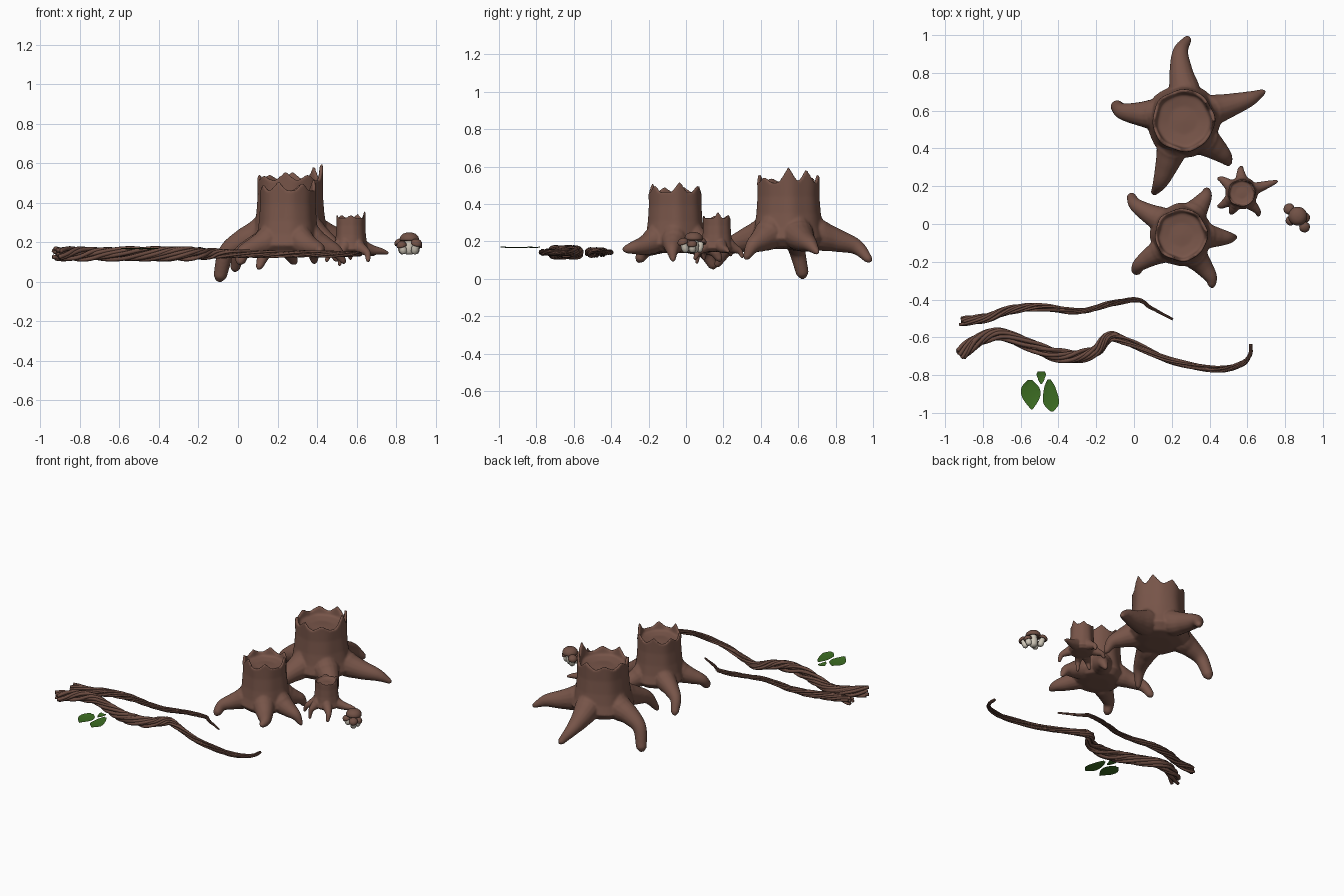
import bpy, bmesh, math, random
from mathutils import Vector, Matrix

if "Cube" in bpy.data.objects:
    bpy.data.objects.remove(bpy.data.objects["Cube"])

random.seed(4)
TAU = 2 * math.pi


def mat(name, rgb):
    m = bpy.data.materials.new(name)
    m.diffuse_color = (*rgb, 1)
    m.use_nodes = True
    m.node_tree.nodes["Principled BSDF"].inputs["Base Color"].default_value = m.diffuse_color
    return m


BARK = mat("bark brown", (0.185, 0.090, 0.066))
VINE = mat("vine brown", (0.145, 0.070, 0.051))
CAP = mat("mushroom cap brown", (0.165, 0.082, 0.060))
CREAM = mat("mushroom stem cream", (0.62, 0.57, 0.48))
LEAF = mat("leaf green", (0.045, 0.150, 0.016))


def finish(bm, name, *mats):
    bmesh.ops.recalc_face_normals(bm, faces=bm.faces[:])
    for f in bm.faces:
        f.smooth = True
    me = bpy.data.meshes.new(name)
    bm.to_mesh(me)
    bm.free()
    for m in mats:
        me.materials.append(m)
    ob = bpy.data.objects.new(name, me)
    bpy.context.collection.objects.link(ob)
    return ob


def skin(bm, rings, mi=0):
    """Join rings of points into a closed, capped surface."""
    vs = [[bm.verts.new(p) for p in r] for r in rings]
    n = len(vs[0])
    fs = [bm.faces.new((a[i], a[(i + 1) % n], b[(i + 1) % n], b[i]))
          for a, b in zip(vs, vs[1:]) for i in range(n)]
    fs += [bm.faces.new(vs[0]), bm.faces.new(vs[-1])]
    for f in fs:
        f.material_index = mi


def spline(pts, steps):
    """Catmull-Rom curve through points of any dimension."""
    pts = [Vector(p) for p in pts]
    p = [2 * pts[0] - pts[1]] + pts + [2 * pts[-1] - pts[-2]]
    out = []
    for i in range(1, len(p) - 2):
        for k in range(steps):
            t = k / steps
            out.append(0.5 * (2 * p[i] + (p[i + 1] - p[i - 1]) * t
                              + (2 * p[i - 1] - 5 * p[i] + 4 * p[i + 1] - p[i + 2]) * t * t
                              + (3 * p[i] - p[i - 1] - 3 * p[i + 1] + p[i + 2]) * t ** 3))
    return out + [pts[-1]]


def frames(path):
    for i, c in enumerate(path):
        t = (path[min(i + 1, len(path) - 1)] - path[max(i - 1, 0)]).normalized()
        side = t.cross(Vector((0, 0, 1))).normalized()
        yield c, side, side.cross(t)


def tube(bm, path, radii, n, mi=0):
    skin(bm, [[c + r * (math.cos(TAU * k / n) * s + math.sin(TAU * k / n) * u) for k in range(n)]
              for (c, s, u), r in zip(frames(path), radii)], mi)


# Stumps: jagged hollow-topped trunk fused with drooping roots
def stump(name, cx, cy, R, base, top, peaks, root_r, roots, voxel):
    bm = bmesh.new()
    n = 96
    H = top - base

    def rim(a):
        z = top
        for deg, h in peaks:
            d = (a - math.radians(deg) + math.pi) % TAU - math.pi
            z += h * max(0, 1 - abs(d) / 0.36) ** 1.2
        return z

    prof = [(0.5, base - root_r * 0.75), (0.95, base - root_r * 0.6), (1.2, base), (1.1, base + H * 0.2),
            (1.03, base + H * 0.45), (0.99, base + H * 0.75), (1.0, None), (0.90, None),
            (0.84, top - 0.16 * R), (0.45, top - 0.23 * R), (0.05, top - 0.21 * R)]
    rings = []
    for k, (r, z) in enumerate(prof):
        ring = []
        for i in range(n):
            a = TAU * i / n
            w = R * r * (1 + 0.018 * math.sin(5 * a + k * 0.3) + 0.012 * math.sin(8 * a + 1))
            ring.append((cx + w * math.cos(a), cy + w * math.sin(a), rim(a) if z is None else z))
        rings.append(ring)
    skin(bm, rings)
    for x, y, z, bend, tip in roots:
        d = Vector((x - cx, y - cy))
        L = d.length
        d.normalize()
        s = Vector((-d.y, d.x))

        def at(r, zz, off=0):
            q = Vector((cx, cy)) + d * r + s * off
            return (q.x, q.y, zz)
        g = L - R
        pts = [at(R * 0.62, base + H * 0.42), at(R * 0.9, base + H * 0.1),
               at(R + g * 0.30, base - 0.1 * root_r, bend * 0.7),
               at(R + g * 0.68, base * 0.72 + z * 0.28 - 0.1 * root_r, bend),
               at(L - tip, z + tip * 0.8)]
        path = spline(pts, 6)
        rad = [v.x for v in spline([(root_r * 0.7, 0), (root_r * 1.1, 0), (root_r * 0.85, 0),
                                    (root_r * 0.5 + tip * 0.2, 0), (tip, 0)], 6)]
        end = path[-1] + (path[-1] - path[-2]).normalized() * tip * 0.8
        tube(bm, path + [end], rad + [tip * 0.4], 16)
    ob = finish(bm, name, BARK)
    m = ob.modifiers.new("fuse", 'REMESH')
    m.mode = 'VOXEL'
    m.voxel_size = voxel
    m.use_smooth_shade = True
    m = ob.modifiers.new("soften", 'SMOOTH')
    m.factor = 0.5
    m.iterations = 5


# each root: tip x, y, z, sideways bend, tip radius
stump("large_stump", 0.262, 0.548, 0.165, 0.215, 0.515,
      [(0, .085), (38, .07), (85, .045), (130, .03), (175, .03), (215, .025), (262, .045), (305, .03)], 0.075,
      [(0.285, 1.0, 0.085, 0.035, 0.022), (0.70, 0.705, 0.13, -0.01, 0.016), (0.515, 0.31, 0.10, 0.01, 0.02),
       (0.10, 0.15, 0.06, 0.01, 0.018), (-0.125, 0.63, 0.0, 0.02, 0.034)], 0.007)
stump("medium_stump", 0.25, -0.058, 0.14, 0.185, 0.462,
      [(10, .06), (60, .035), (110, .04), (160, .03), (205, .03), (250, .05), (305, .04)], 0.062,
      [(0.395, 0.195, 0.09, -0.01, 0.018), (0.55, -0.07, 0.09, -0.005, 0.014), (0.425, -0.34, 0.14, 0.015, 0.022),
       (-0.01, -0.265, 0.085, -0.015, 0.028), (-0.035, 0.16, 0.05, 0.02, 0.025)], 0.0065)
stump("small_stump", 0.57, 0.165, 0.073, 0.165, 0.325,
      [(5, .035), (60, .02), (130, .015), (190, .015), (270, .015)], 0.03,
      [(0.57, 0.31, 0.11, 0.005, 0.009), (0.765, 0.228, 0.14, 0.0, 0.008), (0.665, 0.04, 0.10, 0.008, 0.011),
       (0.51, 0.05, 0.08, 0.0, 0.009), (0.44, 0.09, 0.10, 0.005, 0.01), (0.44, 0.245, 0.12, -0.005, 0.01)], 0.004)


# Vines: bundles of twisting strands along a tapering path
def vine(name, pts, width, count, turns):
    bm = bmesh.new()
    path = spline([(x, y, 0.142) for x, y in pts], 14)
    fr = list(frames(path))
    N = len(path) - 1
    size = [v.x for v in spline([(w, 0) for w in width], 40)]
    for j in range(count + 1):
        ph = TAU * j / count
        wob, f = random.uniform(0, TAU), random.uniform(2, 5)
        start = random.randint(0, 2)
        line, rad = [], []
        for i in range(start, N + 1):
            t = i / N
            c, s, u = fr[i]
            w = size[int(t * (len(size) - 1))]
            off = 0 if j == count else w * (0.70 + 0.10 * math.sin(wob + f * TAU * t))
            a = ph + turns * TAU * t + 0.35 * math.sin(wob + 2 * f * t)
            line.append(c + off * (math.cos(a) * s + math.sin(a) * u))
            rad.append(w * (0.45 if j == count else 0.31))
        tube(bm, line, rad, 7)
    finish(bm, name, VINE)


vine("thick_vine", [(-0.925, -0.695), (-0.83, -0.615), (-0.71, -0.582), (-0.55, -0.64), (-0.42, -0.69),
                    (-0.30, -0.70), (-0.20, -0.67), (-0.127, -0.595), (-0.02, -0.63), (0.19, -0.72),
                    (0.43, -0.768), (0.56, -0.745), (0.613, -0.695), (0.618, -0.635)],
     [0.036, 0.036, 0.036, 0.036, 0.030, 0.022, 0.018, 0.014, 0.009], 9, 3.0)
vine("thin_vine", [(-0.925, -0.512), (-0.79, -0.50), (-0.656, -0.455), (-0.50, -0.44), (-0.285, -0.46),
                   (-0.127, -0.422), (0.02, -0.402), (0.085, -0.44), (0.206, -0.505)],
     [0.028, 0.027, 0.022, 0.018, 0.015, 0.011, 0.006], 7, 2.5)


# Leaves: thin, slightly cupped blades (half widths from top end to bottom end)
def leaf(name, x, y, length, widths, lean):
    bm = bmesh.new()
    ws = [v.x for v in spline([(w, 0) for w in widths], 4)]
    rows = []
    for i, w in enumerate(ws):
        t = i / (len(ws) - 1)
        rows.append([bm.verts.new((x + lean * (t - 0.5) + w * k / 3, y + length * (0.5 - t),
                                   0.164 + 0.005 * (k / 3) ** 2 + 0.004 * (2 * t - 1) ** 2)) for k in range(-3, 4)])
    for a, b in zip(rows, rows[1:]):
        for k in range(6):
            bm.faces.new((a[k], b[k], b[k + 1], a[k + 1]))
    for f in bmesh.ops.solidify(bm, geom=bm.faces[:], thickness=0.003)["geom"]:
        pass
    finish(bm, name, LEAF)


leaf("left_leaf", -0.546, -0.904, 0.155, [0.012, 0.042, 0.052, 0.046, 0.028, 0.004], 0.01)
leaf("right_leaf", -0.442, -0.907, 0.17, [0.008, 0.026, 0.036, 0.042, 0.038, 0.008], 0.015)
leaf("small_leaf", -0.491, -0.814, 0.066, [0.018, 0.025, 0.019, 0.014, 0.003], 0.0)


# Mushrooms: lathed stem and domed cap, leaning out from the cluster
def mushroom(name, foot, head, cap_r, cap_h, stem_r):
    bm = bmesh.new()
    foot, head = Vector(foot), Vector(head)
    axis = head - foot
    h = axis.length
    M = Matrix.Translation(foot) @ axis.to_track_quat('Z', 'Y').to_matrix().to_4x4()

    def lathe(prof, mi):
        skin(bm, [[M @ Vector((r * math.cos(TAU * k / 20), r * math.sin(TAU * k / 20), z)) for k in range(20)]
                  for r, z in prof], mi)
    lathe([(stem_r * 0.6, 0), (stem_r, h * 0.12), (stem_r * 1.1, h * 0.35), (stem_r * 0.85, h * 0.7),
           (stem_r * 0.75, h - cap_h * 0.5)], 0)
    z0 = h - cap_h
    lathe([(cap_r * 0.3, z0 + cap_h * 0.3), (cap_r * 0.85, z0 + cap_h * 0.05), (cap_r * 0.97, z0 + cap_h * 0.1),
           (cap_r, z0 + cap_h * 0.3), (cap_r * 0.9, z0 + cap_h * 0.6), (cap_r * 0.65, z0 + cap_h * 0.86),
           (cap_r * 0.35, z0 + cap_h * 0.97), (cap_r * 0.05, h)], 1)
    finish(bm, name, CREAM, CAP)


mushroom("main_mushroom", (0.866, 0.04, 0.138), (0.868, 0.042, 0.25), 0.05, 0.046, 0.026)
for i, (x, y, z, r) in enumerate([(0.815, 0.085, 0.218, 0.03), (0.912, 0.032, 0.205, 0.027),
                                  (0.822, 0.014, 0.205, 0.026), (0.908, -0.024, 0.215, 0.029)]):
    mushroom("small_mushroom_%d" % (i + 1), (x * 0.6 + 0.867 * 0.4, y * 0.6 + 0.04 * 0.4, 0.143), (x, y, z),
             r, 0.031, 0.018)
